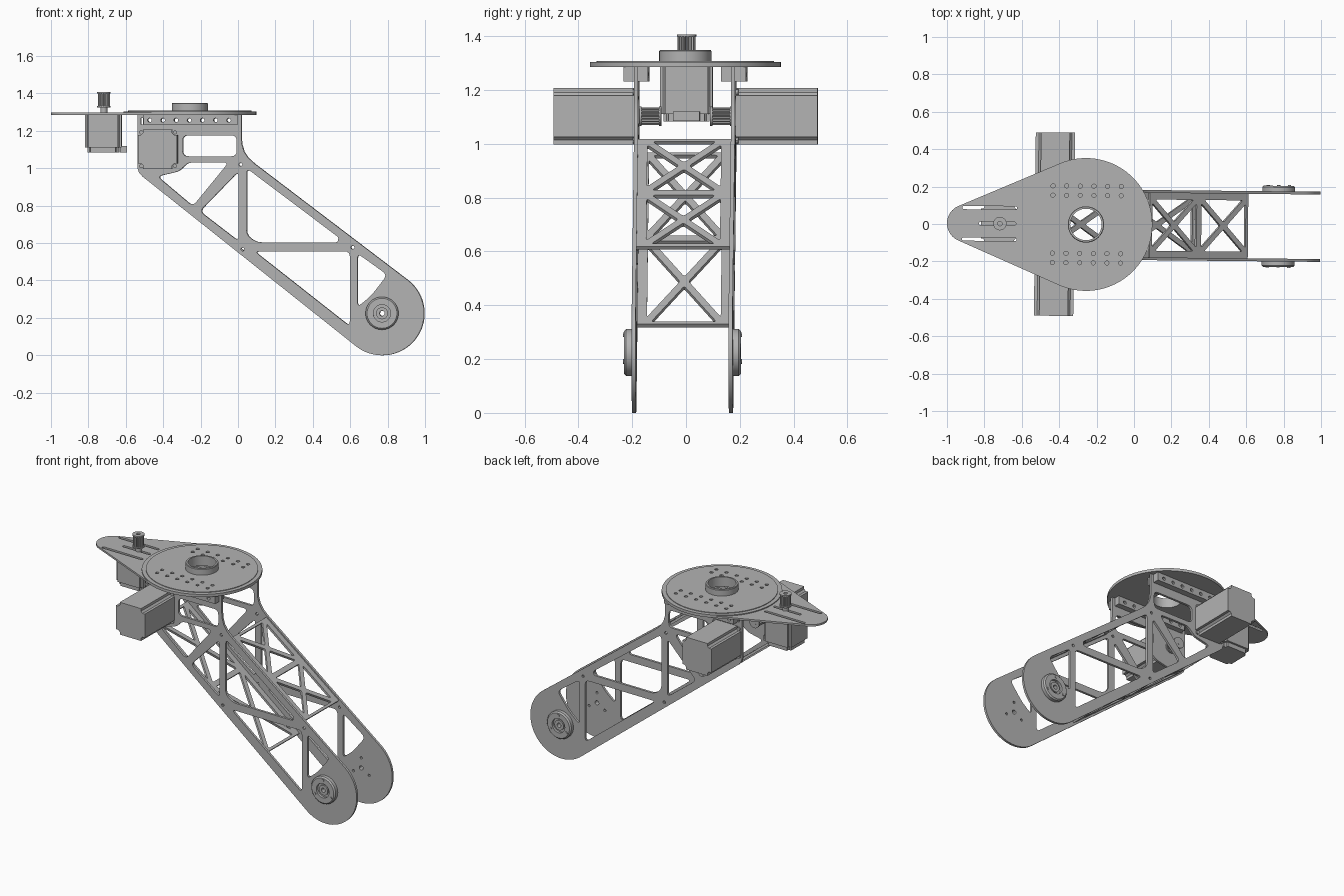
import bpy, bmesh, math
from mathutils import Matrix, Vector

if "Cube" in bpy.data.objects:
    bpy.data.objects.remove(bpy.data.objects["Cube"], do_unlink=True)

GREY = (0.45, 0.45, 0.45, 1)
metal = bpy.data.materials.new("grey_metal")
metal.use_nodes = True
metal.diffuse_color = GREY
metal.node_tree.nodes["Principled BSDF"].inputs["Base Color"].default_value = GREY

# The whole assembly is turned very slightly about the turntable axis
DISC_X = -0.257
YAW = (Matrix.Translation((DISC_X, -0.0025, 0)) @ Matrix.Rotation(-0.01, 4, 'Z')
       @ Matrix.Translation((-DISC_X, 0, 0)))


def finish(name, mesh, matrix):
    mesh.transform(YAW @ matrix)
    mesh.materials.clear()
    mesh.materials.append(metal)
    mesh.shade_smooth()
    mesh.set_sharp_from_angle(angle=math.radians(30))
    obj = bpy.data.objects.new(name, mesh)
    bpy.context.collection.objects.link(obj)
    return obj


def upright(x, y, z):
    """Outline plane becomes x-z, thickness runs along y."""
    return Matrix.Translation((x, y, z)) @ Matrix.Rotation(math.pi / 2, 4, 'X')


def flat(x, y, z):
    return Matrix.Translation((x, y, z))


def plate(name, outline, holes, thickness, matrix):
    """Extruded outline with holes, centred on its mid-plane."""
    curve = bpy.data.curves.new(name, 'CURVE')
    curve.dimensions = '2D'
    curve.fill_mode = 'BOTH'
    curve.extrude = thickness / 2
    for loop in [outline] + holes:
        spline = curve.splines.new('POLY')
        spline.points.add(len(loop) - 1)
        for point, (u, v) in zip(spline.points, loop):
            point.co = (u, v, 0, 1)
        spline.use_cyclic_u = True
    temp = bpy.data.objects.new(name + "_curve", curve)
    mesh = bpy.data.meshes.new_from_object(temp)
    bpy.data.objects.remove(temp)
    bpy.data.curves.remove(curve)
    return finish(name, mesh, matrix)


def lathe(name, profile, matrix, segments=48):
    """Closed (radius, height) profile turned about local z."""
    bm = bmesh.new()
    rings = []
    for i in range(segments):
        a = math.tau * i / segments
        rings.append([bm.verts.new((r * math.cos(a), r * math.sin(a), h)) for r, h in profile])
    n = len(profile)
    for i in range(segments):
        p, q = rings[i], rings[(i + 1) % segments]
        for j in range(n):
            k = (j + 1) % n
            bm.faces.new((p[j], q[j], q[k], p[k]))
    bmesh.ops.recalc_face_normals(bm, faces=bm.faces)
    mesh = bpy.data.meshes.new(name)
    bm.to_mesh(mesh)
    bm.free()
    return finish(name, mesh, matrix)


def arc(x, y, r, start=0, end=360, n=24):
    full = end - start == 360
    angles = [math.radians(start + (end - start) * i / (n if full else n - 1)) for i in range(n)]
    return [(x + r * math.cos(a), y + r * math.sin(a)) for a in angles]


def hole(x, y, r=0.011):
    return arc(x, y, r, n=12)


def rect(x0, x1, y0, y1):
    return [(x0, y0), (x1, y0), (x1, y1), (x0, y1)]


def slot(x0, x1, y, r):
    return arc(x1, y, r, -90, 90, 7) + arc(x0, y, r, 90, 270, 7)


def rounded(points, radius, n=5):
    out = []
    pts = [Vector(p) for p in points]
    for i, p in enumerate(pts):
        a, b = pts[i - 1] - p, pts[(i + 1) % len(pts)] - p
        d = min(radius, 0.45 * a.length, 0.45 * b.length)
        a, b = p + a.normalized() * d, p + b.normalized() * d
        for t in (k / (n - 1) for k in range(n)):
            out.append(tuple(a * (1 - t) ** 2 + p * 2 * t * (1 - t) + b * t * t))
    return out


def motor_section(h, n):
    """Square motor body with notched corners."""
    corner = [(h, h - n), (h - n * 0.6, h - n), (h - n, h - n * 0.6), (h - n, h)]
    out = []
    for k in range(4):
        c, s = round(math.cos(k * math.pi / 2)), round(math.sin(k * math.pi / 2))
        out += [(u * c - v * s, u * s + v * c) for u, v in corner]
    return out


def pulley(name, matrix, length):
    """Toothed belt pulley along local z, with a flange at each end."""
    teeth = []
    for i in range(16):
        for da, r in ((0, 0.026), (0.3, 0.033), (0.6, 0.033), (0.9, 0.026)):
            a = math.tau * (i + da) / 16
            teeth.append((r * math.cos(a), r * math.sin(a)))
    plate(name + "_teeth", teeth, [hole(0, 0, 0.012)], length, matrix)
    for end in (-1, 1):
        plate(name + "_flange", arc(0, 0, 0.036), [hole(0, 0, 0.012)], 0.008,
              matrix @ Matrix.Translation((0, 0, end * length / 2)))


# Base plate and turntable disc
bolts = [hole(-0.435 + 0.073 * i, y) for i in range(6) for y in (-0.205, -0.155, 0.155, 0.205)]
bore = arc(DISC_X, 0, 0.084, n=48)
slots = [slot(-0.91, -0.635, y, 0.009) for y in (-0.084, 0.084)] + [slot(-0.82, -0.64, 0, 0.009)]
tangent = math.degrees(math.acos(-0.397))
teardrop = arc(DISC_X, 0, 0.355, -tangent, tangent, 64) + arc(-0.9, 0, 0.1, tangent, 360 - tangent, 24)
plate("base_plate", teardrop, bolts + slots + [bore], 0.012, flat(0, 0, 1.292))
plate("turntable_disc", arc(DISC_X, 0, 0.355, n=96), bolts + [bore], 0.006, flat(0, 0, 1.301))
plate("turntable_face", arc(DISC_X, 0, 0.33, n=96), bolts + [bore], 0.004, flat(0, 0, 1.306))
lathe("turntable_collar", [(0.084, 1.287), (0.097, 1.287), (0.097, 1.345), (0.094, 1.349), (0.084, 1.349)],
      flat(DISC_X, 0, 0))

# Yaw motor hanging under the plate
plate("yaw_motor", motor_section(0.098, 0.018), [], 0.175, flat(-0.72, 0, 1.1985))
plate("yaw_motor_cap", motor_section(0.085, 0.018), [], 0.03, flat(-0.72, 0, 1.098))
plate("yaw_motor_connector", rect(-0.63, -0.593, -0.05, 0.05), [], 0.035, flat(0, 0, 1.102))
plate("yaw_motor_shaft", arc(0, 0, 0.018), [], 0.1, flat(-0.717, 0, 1.32))
pulley("yaw_pulley", flat(-0.717, 0, 1.366), 0.074)

# Side plate outline and its windows
HUB = (0.772, 0.2245)
outline = ([(-0.535, 1.285), (-0.535, 1.0), (-0.527, 0.975), (-0.508, 0.955)]
           + arc(*HUB, 0.2245, -127.5, 52.5, 40)
           + [(0.09, 1.025), (0.057, 1.055), (0.034, 1.09), (0.022, 1.13), (0.02, 1.16), (0.02, 1.285)])
windows = [
    rect(-0.294, -0.005, 1.064, 1.176),
    [(-0.43, 0.957), (-0.31, 0.984), (-0.267, 1.032), (-0.048, 1.032), (-0.24, 0.797)],
    [(0.005, 0.984), (0.005, 0.61), (-0.203, 0.77)],
    [(0.048, 1.0), (0.54, 0.63), (0.535, 0.604), (0.1, 0.604), (0.048, 0.642)],
    [(0.09, 0.556), (0.6, 0.556), (0.6, 0.155)],
    [(0.64, 0.545), (0.8, 0.43), (0.715, 0.32), (0.64, 0.257)],
]
rail_holes = [hole(-0.47 + 0.0705 * i, 1.257) for i in range(7)]
small_holes = [hole(0.016, 1.02, 0.009), hole(0.027, 0.567, 0.009), hole(0.615, 0.577, 0.009), hole(*HUB, 0.014)]
hub_bolts = [(HUB[0] + 0.066 * math.cos(a), HUB[1] + 0.066 * math.sin(a))
             for a in (math.radians(90 + 120 * k) for k in range(3))]
cuts = ([rounded(w, 0.03) for w in windows] + rail_holes + small_holes
        + [hole(u, v, 0.008) for u, v in hub_bolts] + [rect(-0.518, -0.506, 1.235, 1.27)])
MOTOR = (-0.425, 1.102)

for side, s in (("front", -1), ("back", 1)):
    plate(side + "_side_plate", outline, cuts, 0.015, upright(0, s * 0.18, 0))
    # Drilled rails joining the side plate to the disc
    for part, y in (("outer", 0.208), ("inner", 0.156)):
        plate(f"{side}_{part}_rail", rect(-0.503, 0.0, 1.232, 1.286), rail_holes, 0.04, upright(0, s * y, 0))
    # Drive motor, its screws and pulley
    plate(side + "_motor", motor_section(0.105, 0.028), [], 0.302, upright(MOTOR[0], s * 0.339, MOTOR[1]))
    for u in (-0.09, 0.09):
        for v in (-0.09, 0.09):
            plate(side + "_motor_screw", hole(u, v, 0.011), [], 0.012,
                  upright(MOTOR[0], s * 0.19, MOTOR[1]))
    plate(side + "_motor_shaft", arc(0, 0, 0.014), [], 0.1, upright(MOTOR[0], s * 0.14, MOTOR[1]))
    pulley(side + "_pulley", upright(MOTOR[0], s * 0.132, MOTOR[1]), 0.074)
    # Joint hub on the outer face
    turn = upright(HUB[0], s * 0.187, HUB[1])
    if s > 0:
        turn = turn @ Matrix.Rotation(math.pi, 4, 'X')
    lathe(side + "_joint_hub", [(0.014, 0), (0.088, 0), (0.088, 0.022), (0.08, 0.03), (0.046, 0.03),
                                (0.046, 0.014), (0.032, 0.014), (0.032, 0.024), (0.014, 0.024)], turn)
    for u, v in hub_bolts:
        plate(side + "_hub_bolt", hole(u, v, 0.009), [], 0.006, upright(0, s * 0.218, 0))


# Cross-braced panels between the side plates
def truss(name, start, end, inset, cells=2):
    a, b = Vector((start[0], 0, start[1])), Vector((end[0], 0, end[1]))
    d = (b - a).normalized()
    across = Vector((0, 1, 0))
    normal = d.cross(across)
    matrix = Matrix((d, across, normal)).transposed().to_4x4()
    matrix.translation = a + normal * inset
    length = (b - a).length
    cell = length / cells
    p, q, c = cell / 2 - 0.016, 0.137, 0.014
    diag = math.hypot(p, q)
    holes = []
    for i in range(cells):
        mid = cell * (i + 0.5)
        for k in (-1, 1):
            e, f = q - c * diag / p, p - c * diag / q
            holes.append(rounded([(mid + k * p, -e), (mid + k * p, e), (mid + k * c * diag / q, 0)], 0.012))
            holes.append(rounded([(mid - f, k * q), (mid + f, k * q), (mid, k * c * diag / p)], 0.012))
    plate(name, rect(0, length, -0.176, 0.176), holes, 0.015, matrix)


truss("upper_truss", (0.09, 1.025), (0.615, 0.626), -0.016)
truss("lower_truss", (-0.5, 0.949), (0.31, 0.311), 0.016)
